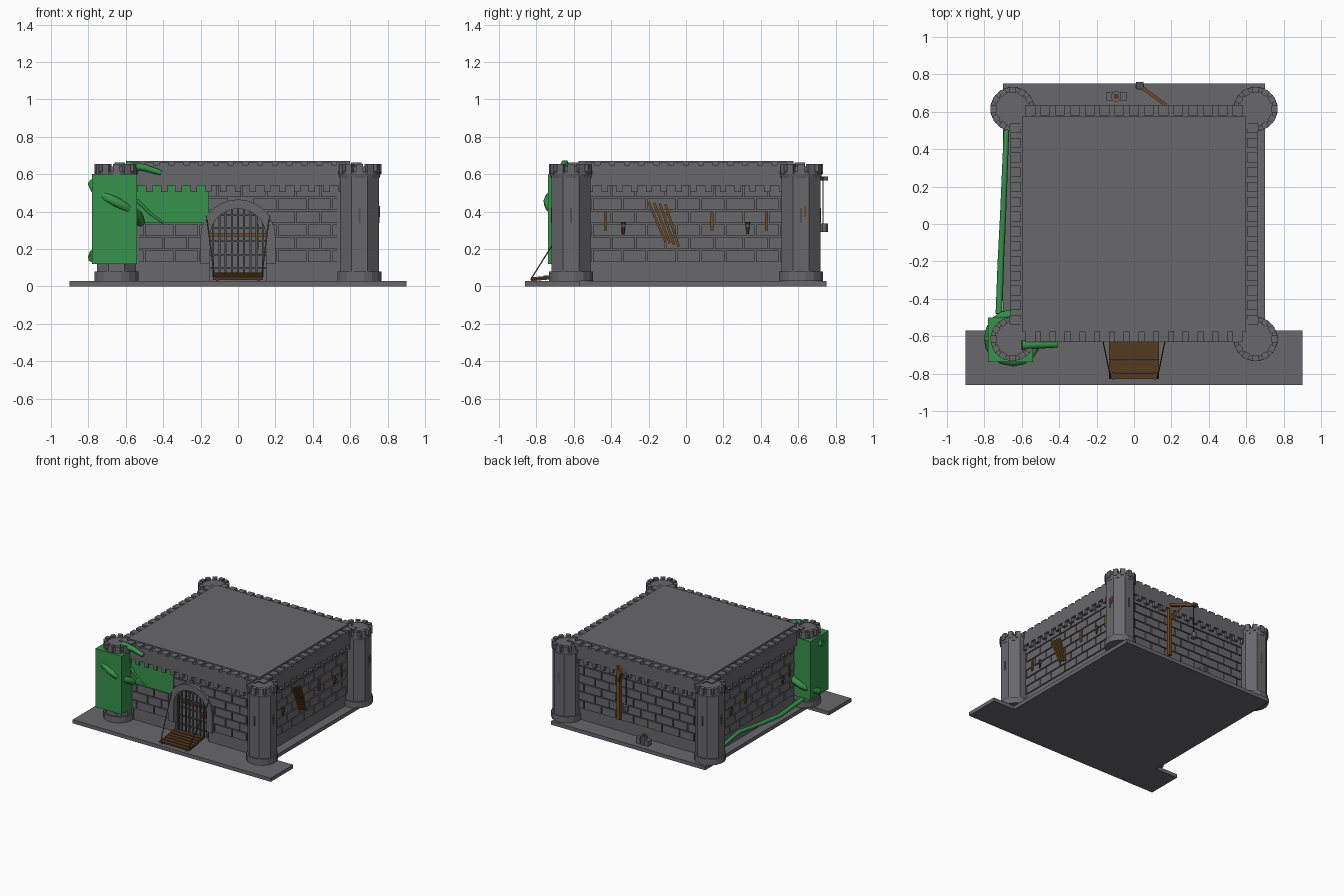
import bpy, bmesh
from math import pi, sin, cos, sqrt
from mathutils import Matrix, Vector

old = bpy.data.objects.get("Cube")
if old:
    bpy.data.objects.remove(old)


def material(name, r, g, b):
    m = bpy.data.materials.new(name)
    m.use_nodes = True
    m.diffuse_color = (r, g, b, 1)
    bsdf = next(n for n in m.node_tree.nodes if n.type == 'BSDF_PRINCIPLED')
    bsdf.inputs["Base Color"].default_value = (r, g, b, 1)
    return m


STONE = material("stone grey", .14, .138, .152)
IRON = material("iron grey", .08, .08, .088)
GREEN = material("vine green", .037, .29, .07)
WOOD = material("dark wood", .085, .042, .014)
AMBER = material("light wood", .17, .075, .018)


def finish(name, bm, mat, frame=Matrix()):
    bmesh.ops.recalc_face_normals(bm, faces=bm.faces)
    bm.transform(frame)
    me = bpy.data.meshes.new(name)
    bm.to_mesh(me)
    bm.free()
    me.materials.append(mat)
    ob = bpy.data.objects.new(name, me)
    bpy.context.collection.objects.link(ob)


def side(k):
    """Frame of a wall: 0 front, 1 left (+x), 2 back, 3 right (-x)."""
    return Matrix.Rotation(k * pi / 2, 4, 'Z')


def span(x0, x1, y0, y1, z0, z1):
    c = Vector(((x0 + x1) / 2, (y0 + y1) / 2, (z0 + z1) / 2))
    return Matrix.Translation(c) @ Matrix.Diagonal((x1 - x0, y1 - y0, z1 - z0, 1))


def beam(p, q, w):
    p, q = Vector(p), Vector(q)
    rot = (q - p).to_track_quat('Z', 'Y').to_matrix().to_4x4()
    return Matrix.Translation((p + q) / 2) @ rot @ Matrix.Diagonal((w, w, (q - p).length, 1))


def boxes(name, mat, items, frame=Matrix()):
    bm = bmesh.new()
    for m in items:
        bmesh.ops.create_cube(bm, size=1, matrix=m)
    finish(name, bm, mat, frame)


def extrude(name, mat, pts, y0, y1, frame=Matrix()):
    """Profile in x and z, extruded along y."""
    bm = bmesh.new()
    f = bm.faces.new([bm.verts.new((x, y0, z)) for x, z in pts])
    r = bmesh.ops.extrude_face_region(bm, geom=[f])
    verts = [v for v in r["geom"] if isinstance(v, bmesh.types.BMVert)]
    bmesh.ops.translate(bm, verts=verts, vec=(0, y1 - y0, 0))
    finish(name, bm, mat, frame)


def drum(bm, n, r0, r1, z0, z1, x=0, y=0):
    m = Matrix.Translation((x, y, (z0 + z1) / 2)) @ Matrix.Rotation(pi / n, 4, 'Z')
    bmesh.ops.create_cone(bm, cap_ends=True, segments=n, radius1=r0, radius2=r1, depth=z1 - z0, matrix=m)


def vine(name, pts, radius, tip=1.0):
    cu = bpy.data.curves.new(name, 'CURVE')
    cu.dimensions = '3D'
    cu.bevel_depth, cu.bevel_resolution, cu.use_fill_caps = radius, 1, True
    sp = cu.splines.new('POLY')
    sp.points.add(len(pts) - 1)
    for i, p in enumerate(pts):
        sp.points[i].co = (*p, 1)
        sp.points[i].radius = 1 + (tip - 1) * i / (len(pts) - 1)
    cu.materials.append(GREEN)
    ob = bpy.data.objects.new(name, cu)
    bpy.context.collection.objects.link(ob)
    bpy.ops.object.select_all(action='DESELECT')
    ob.select_set(True)
    bpy.context.view_layer.objects.active = ob
    bpy.ops.object.convert(target='MESH')


def arc(r, zc, n=14):
    return [(-r * cos(pi * i / n), zc + r * sin(pi * i / n)) for i in range(n + 1)]


# Ground plates, main hall and roof
boxes("front_ground", STONE, [span(-.9, .9, -.86, -.57, 0, .03)])
boxes("rear_ground", STONE, [span(-.7, .7, -.57, .75, 0, .03)])
boxes("hall_block", STONE, [span(-.57, .57, -.54, .54, .03, .6)])
boxes("roof", STONE, [span(-.6, .6, -.575, .575, .54, .67)])

# Four brick walls under an overhanging band with hanging teeth and low merlons
ARCH_Z, GATE_R, RING_R = .265, .15, .2
for k, label in enumerate(("front", "left", "back", "right")):
    outer = (.63, .66, .635, .66)[k]
    face = outer - .035
    count = 14 if k % 2 else 15
    centres = [(i - (count - 1) / 2) * .079 for i in range(count)]
    outline = [(.6, .54), (.6, .03)]
    if k == 0:
        outline += [(GATE_R, .03), *reversed(arc(GATE_R, ARCH_Z)), (-GATE_R, .03)]
    extrude(label + "_wall", STONE, outline + [(-.6, .03), (-.6, .54)], -face, -.53, side(k))

    teeth = []
    for u in centres:
        teeth += [(u - .017, .54), (u - .017, .505), (u + .017, .505), (u + .017, .54)]
    extrude(label + "_band", STONE, [(-.6, .648), (-.6, .54), *teeth, (.6, .54), (.6, .648)],
            -outer, -.56, side(k))
    boxes(label + "_merlons", STONE, [span(u - .026, u + .026, -outer, .005 - outer + .05, .645, .662)
                                      for u in centres], side(k))

    bricks = []
    for row in range(6):
        z = .125 + row * .07
        gap = 0
        if k == 0:
            rise = max(0, z + .035 - ARCH_Z)
            gap = sqrt(max(0, .18 ** 2 - rise ** 2))
        u = -.6 - (row % 2) * .06
        while u < .58:
            w = .1 + .03 * ((row * 3 + round(u * 50)) % 3)
            a, b = max(u, -.58), min(u + w, .58)
            u += w
            if gap:
                if a > -gap and b < gap:
                    continue
                if a < -gap < b:
                    b = -gap
                elif a < gap < b:
                    a = gap
            if b - a > .02:
                bricks.append(span(a + .004, b - .004, -face - .011, .01 - face, z + .004, z + .066))
    boxes(label + "_bricks", STONE, bricks, side(k))

# Corner towers
for sx in (-1, 1):
    for sy in (-1, 1):
        x, y = sx * .65, sy * .615
        name = ("back_" if sy > 0 else "front_") + ("left" if sx > 0 else "right")
        bm = bmesh.new()
        drum(bm, 16, .119, .119, .03, .08, x, y)
        drum(bm, 8, .113, .113, .08, .59, x, y)
        drum(bm, 24, .108, .117, .58, .615, x, y)
        drum(bm, 24, .096, .096, .61, .64, x, y)
        for i in range(12):
            m = Matrix.Translation((x, y, .63)) @ Matrix.Rotation(i * pi / 6, 4, 'Z')
            bmesh.ops.create_cube(bm, size=1, matrix=m @ span(.085, .117, -.018, .018, -.03, .025))
        finish(name + "_tower", bm, STONE)
        boxes(name + "_slits", IRON, [span(x + sx * .1, x + sx * .107, y - .006, y + .006, .34, .42),
                                      span(x - .006, x + .006, y + sy * .1, y + sy * .107, .34, .42)])
boxes("tower_shutter", AMBER, [span(.75, .759, .63, .645, .37, .43)])

# Gate: arch, portcullis, cross beam
ring = [(-RING_R, .12), *arc(RING_R, ARCH_Z), (RING_R, .12), (GATE_R, .12),
        *reversed(arc(GATE_R, ARCH_Z)), (-GATE_R, .12)]
extrude("gate_arch", STONE, ring, -.622, -.57)
bars = []
for i in range(9):
    x = (i - 4) * .033
    bars.append(span(x - .005, x + .005, -.588, -.578, .05, ARCH_Z + sqrt(GATE_R ** 2 - x * x)))
for i in range(5):
    z = .1 + i * .07
    w = sqrt(GATE_R ** 2 - max(0, z - ARCH_Z) ** 2)
    bars.append(span(-w, w, -.584, -.575, z - .004, z + .004))
boxes("portcullis", IRON, bars)
boxes("gate_beams", AMBER, [span(-.15, .15, -.574, -.56, .268, .284), span(.095, .11, -.574, -.56, .2, .33)])

# Drawbridge of stepped planks, and chains
planks = []
for i in range(6):
    y, z = -.628 - i * .0335, .068 - i * .005
    planks.append(span(-.133, .133, y - .0325, y, z - .008, z + .006))
planks += [beam((s * .11, -.63, .054), (s * .11, -.83, .034), .014) for s in (-1, 1)]
boxes("drawbridge", WOOD, planks)
boxes("chains", IRON, [beam((s * .125, -.825, .045), (s * .168, -.615, .38), .006) for s in (-1, 1)])

# Shutters and torches on the side walls, boards leaning on the left one
for k in (1, 3):
    s = 1 if k == 1 else -1
    label = "left" if k == 1 else "right"
    boxes(label + "_shutters", AMBER, [span(s * u - .008, s * u + .008, -.645, -.625, .3, .4)
                                       for u in (-.43, .14, .43)], side(k))
    bm = bmesh.new()
    for u in (-.335, .33):
        drum(bm, 6, .006, .012, .28, .345, s * u, -.645)
    finish(label + "_torches", bm, WOOD, side(k))
    boxes(label + "_torch_cups", IRON, [span(s * u - .011, s * u + .011, -.655, -.63, .315, .33)
                                        for u in (-.335, .33)], side(k))
boxes("leaning_boards", AMBER, [beam((.64, -.2 + i * .03, .45 - i * .004),
                                     (.64, -.11 + i * .0235, .24 - i * .009), .013) for i in range(4)])

# Hoist on the back wall
boxes("hoist_frame", AMBER, [span(.16, .185, .605, .637, .14, .585),
                             beam((.172, .635, .57), (.035, .735, .575), .018),
                             beam((.172, .63, .45), (.1, .69, .57), .012)])
boxes("hoist_rope", IRON, [span(.027, .033, .73, .736, .33, .58), span(.01, .05, .725, .76, .565, .588)])
bm = bmesh.new()
drum(bm, 8, .024, .024, .29, .335, .03, .738)
finish("bucket", bm, STONE)

# Stone blocks and keg behind the wall
boxes("stone_blocks", STONE, [span(-.15, -.115, .66, .705, .03, .075), span(-.075, -.04, .66, .705, .03, .075)])
bm = bmesh.new()
drum(bm, 10, .028, .028, .03, .1, -.095, .682)
finish("keg", bm, STONE)
bm = bmesh.new()
drum(bm, 10, .015, .015, .1, .106, -.095, .682)
finish("keg_lid", bm, WOOD)

# Overgrowth on the front right tower and walls
boxes("ivy_block", GREEN, [span(-.78, -.54, -.738, -.5, .12, .6)])
edge = [(x, z) for x, z in arc(RING_R, ARCH_Z) if z > .34 and x < -.155]
extrude("ivy_sheet", GREEN, [(-.54, .34), (-.185, .34), *edge, (-.155, .4), (-.155, .54), (-.54, .54)],
        -.617, -.609)
coil = []
for i in range(17):
    a = pi + 2 * pi * i / 16
    coil.append((-.65 + .128 * cos(a), -.61 + .128 * sin(a), .55 - .4 * i / 16))
vine("coiled_vine", coil, .026)
vine("wall_vine", [(-.722, -.48, .12), (-.712, -.2, .09), (-.7, .05, .11), (-.69, .3, .14), (-.682, .5, .1)], .018, .8)
vine("top_vine", [(-.6, -.648, .65), (-.5, -.645, .635), (-.41, -.645, .607)], .026, .6)
vine("hanging_vine", [(-.54, -.625, .46), (-.47, -.622, .39), (-.4, -.618, .34)], .01, .6)
